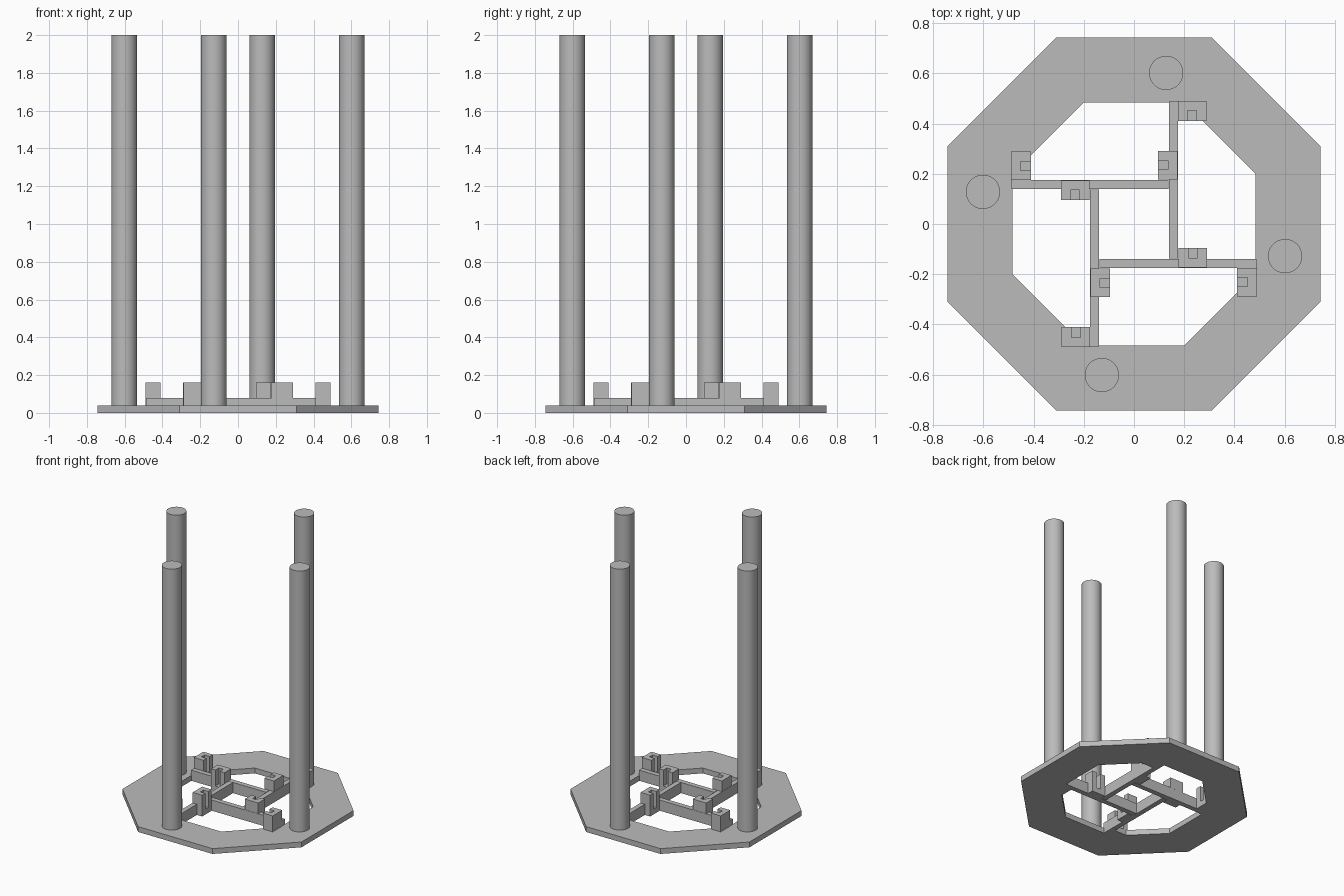
import bpy, bmesh
from math import pi
from mathutils import Matrix

cube = bpy.data.objects.get("Cube")
if cube:
    bpy.data.objects.remove(cube)

grey = bpy.data.materials.new("plain_grey")
grey.use_nodes = True
colour = (0.5, 0.5, 0.5, 1)
grey.diffuse_color = colour
grey.node_tree.nodes["Principled BSDF"].inputs["Base Color"].default_value = colour


def finish(bm, name, turn=0):
    """Turn the mesh about the centre by quarter turns and make an object."""
    bmesh.ops.rotate(bm, verts=bm.verts, cent=(0, 0, 0),
                     matrix=Matrix.Rotation(turn * pi / 2, 3, 'Z'))
    bmesh.ops.recalc_face_normals(bm, faces=bm.faces)
    mesh = bpy.data.meshes.new(name)
    bm.to_mesh(mesh)
    bm.free()
    mesh.materials.append(grey)
    obj = bpy.data.objects.new(name, mesh)
    bpy.context.collection.objects.link(obj)
    return obj


def prism(name, points, z0, z1, turn=0):
    """Extrude a flat outline from z0 to z1."""
    bm = bmesh.new()
    face = bm.faces.new([bm.verts.new((x, y, z0)) for x, y in points])
    new = bmesh.ops.extrude_face_region(bm, geom=[face])["geom"]
    bmesh.ops.translate(bm, vec=(0, 0, z1 - z0),
                        verts=[v for v in new if isinstance(v, bmesh.types.BMVert)])
    return finish(bm, name, turn)


def rect(x0, x1, y0, y1):
    return [(x0, y0), (x1, y0), (x1, y1), (x0, y1)]


def octagon(half, corner):
    return [(half, -corner), (half, corner), (corner, half), (-corner, half),
            (-half, corner), (-half, -corner), (-corner, -half), (corner, -half)]


# Octagonal base ring
bm = bmesh.new()
loops = [[bm.verts.new((x, y, z)) for x, y in octagon(h, c)]
         for h, c, z in ((0.744, 0.309, 0), (0.744, 0.309, 0.04),
                         (0.485, 0.2, 0.04), (0.485, 0.2, 0))]
for k in range(4):
    a, b = loops[k], loops[(k + 1) % 4]
    for i in range(8):
        j = (i + 1) % 8
        bm.faces.new((a[i], a[j], b[j], b[i]))
finish(bm, "base_ring")

# Slotted block outlines: end block opens to +x, inner block opens to -y
end_slot = [(-0.49, 0.175), (-0.41, 0.175), (-0.41, 0.214), (-0.453, 0.214),
            (-0.453, 0.25), (-0.41, 0.25), (-0.41, 0.288), (-0.49, 0.288)]
inner_slot = [(-0.29, 0.174), (-0.29, 0.095), (-0.253, 0.095), (-0.253, 0.136),
              (-0.217, 0.136), (-0.217, 0.095), (-0.178, 0.095), (-0.178, 0.174)]
SLOT_FLOOR, BLOCK_TOP = 0.04, 0.16

# Four identical arms, each a quarter turn from the last
for turn in range(4):
    n = turn + 1
    prism(f"cross_bar_{n}", rect(-0.488, 0.137, 0.139, 0.176), 0, 0.08, turn)
    for label, box, slot in (("end", (-0.49, -0.41, 0.175, 0.288), end_slot),
                             ("inner", (-0.29, -0.178, 0.095, 0.174), inner_slot)):
        prism(f"{label}_block_foot_{n}", rect(*box), 0, SLOT_FLOOR, turn)
        prism(f"{label}_block_{n}", slot, SLOT_FLOOR, BLOCK_TOP, turn)

    # Tall round column standing on the ring
    bm = bmesh.new()
    bmesh.ops.create_cone(bm, cap_ends=True, segments=48, radius1=0.068,
                          radius2=0.068, depth=1.96,
                          matrix=Matrix.Translation((-0.602, 0.128, 1.02)))
    column = finish(bm, f"column_{n}", turn)
    bpy.ops.object.select_all(action='DESELECT')
    column.select_set(True)
    bpy.context.view_layer.objects.active = column
    bpy.ops.object.shade_smooth_by_angle()
